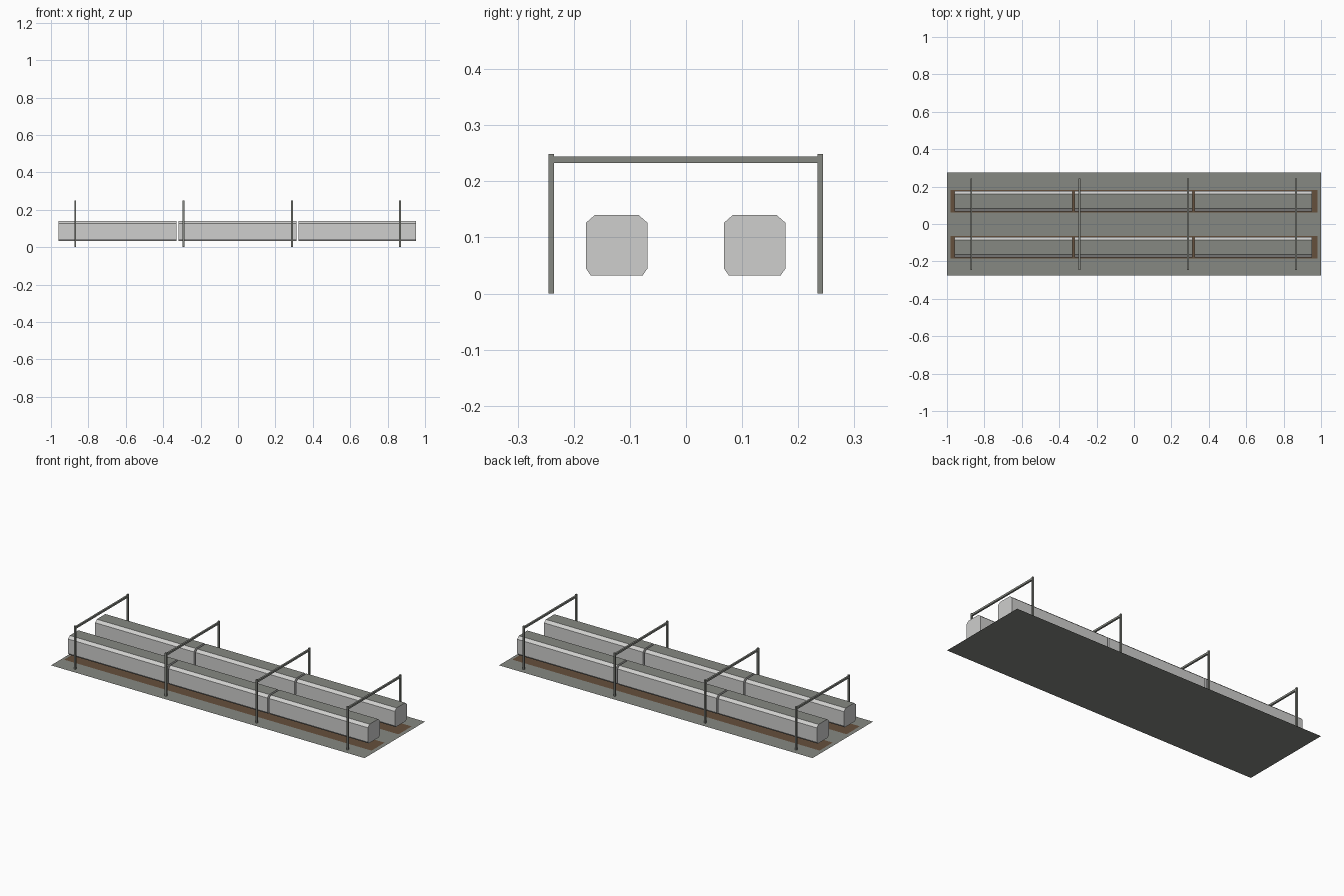
import bpy

cube = bpy.data.objects.get("Cube")
if cube:
    bpy.data.objects.remove(cube, do_unlink=True)


def material(name, colour):
    mat = bpy.data.materials.new(name)
    mat.use_nodes = True
    mat.diffuse_color = (*colour, 1)
    mat.node_tree.nodes["Principled BSDF"].inputs["Base Color"].default_value = (*colour, 1)
    return mat


light_grey = material("light grey", (0.62, 0.62, 0.61))
mid_grey = material("mid grey", (0.24, 0.25, 0.225))
brown = material("brown", (0.13, 0.08, 0.045))


def build(name, verts, faces, *mats):
    mesh = bpy.data.meshes.new(name)
    mesh.from_pydata(verts, [], faces)
    for mat in mats:
        mesh.materials.append(mat)
    obj = bpy.data.objects.new(name, mesh)
    bpy.context.collection.objects.link(obj)
    return obj


def sheet(name, y, z, half_x, half_y, mat):
    corners = [(-half_x, y - half_y, z), (half_x, y - half_y, z),
               (half_x, y + half_y, z), (-half_x, y + half_y, z)]
    return build(name, corners, [(0, 1, 2, 3)], mat)


def prism(name, x0, x1, profile, *mats):
    """Extrude a closed (y, z) profile along x."""
    n = len(profile)
    verts = [(x, y, z) for x in (x0, x1) for y, z in profile]
    faces = [(i, (i + 1) % n, n + (i + 1) % n, n + i) for i in range(n)]
    faces += [tuple(reversed(range(n))), tuple(range(n, 2 * n))]
    obj = build(name, verts, [f[::-1] for f in faces[:n]] + faces[n:], *mats)
    # Let Blender settle outward normals
    import bmesh
    bm = bmesh.new()
    bm.from_mesh(obj.data)
    bmesh.ops.recalc_face_normals(bm, faces=bm.faces)
    bm.to_mesh(obj.data)
    bm.free()
    return obj


def box(name, x, half_x, y0, y1, z0, z1, mat):
    return prism(name, x - half_x, x + half_x,
                 [(y0, z0), (y1, z0), (y1, z1), (y0, z1)], mat)


# Ground
sheet("ground", 0, 0, 1.0, 0.275, mid_grey)

# Track beds and carriages
half_profile = [(0.046, 0.032), (0.055, 0.045), (0.055, 0.126), (0.039, 0.14)]
for side, track_y in (("front", -0.1235), ("back", 0.1225)):
    sheet(side + "_track_bed", track_y, 0.003, 0.98, 0.06, brown)
    profile = [(track_y + y, z) for y, z in half_profile]
    profile += [(track_y - y, z) for y, z in reversed(half_profile)]
    for i in range(3):
        centre = (i - 1) * 0.641 - 0.003
        car = prism(f"{side}_carriage_{i + 1}", centre - 0.315, centre + 0.315,
                    profile, light_grey, mid_grey)
        # Darker flat roof
        for face in car.data.polygons:
            if face.normal.z > 0.95:
                face.material_index = 1

# Overhead gantries
for i in range(4):
    x = -0.87 + i * 0.579
    for side, y in (("front", -0.24), ("back", 0.239)):
        box(f"{side}_post_{i + 1}", x, 0.005, y - 0.005, y + 0.005, 0, 0.249, mid_grey)
    box(f"gantry_beam_{i + 1}", x, 0.005, -0.235, 0.234, 0.233, 0.244, mid_grey)
